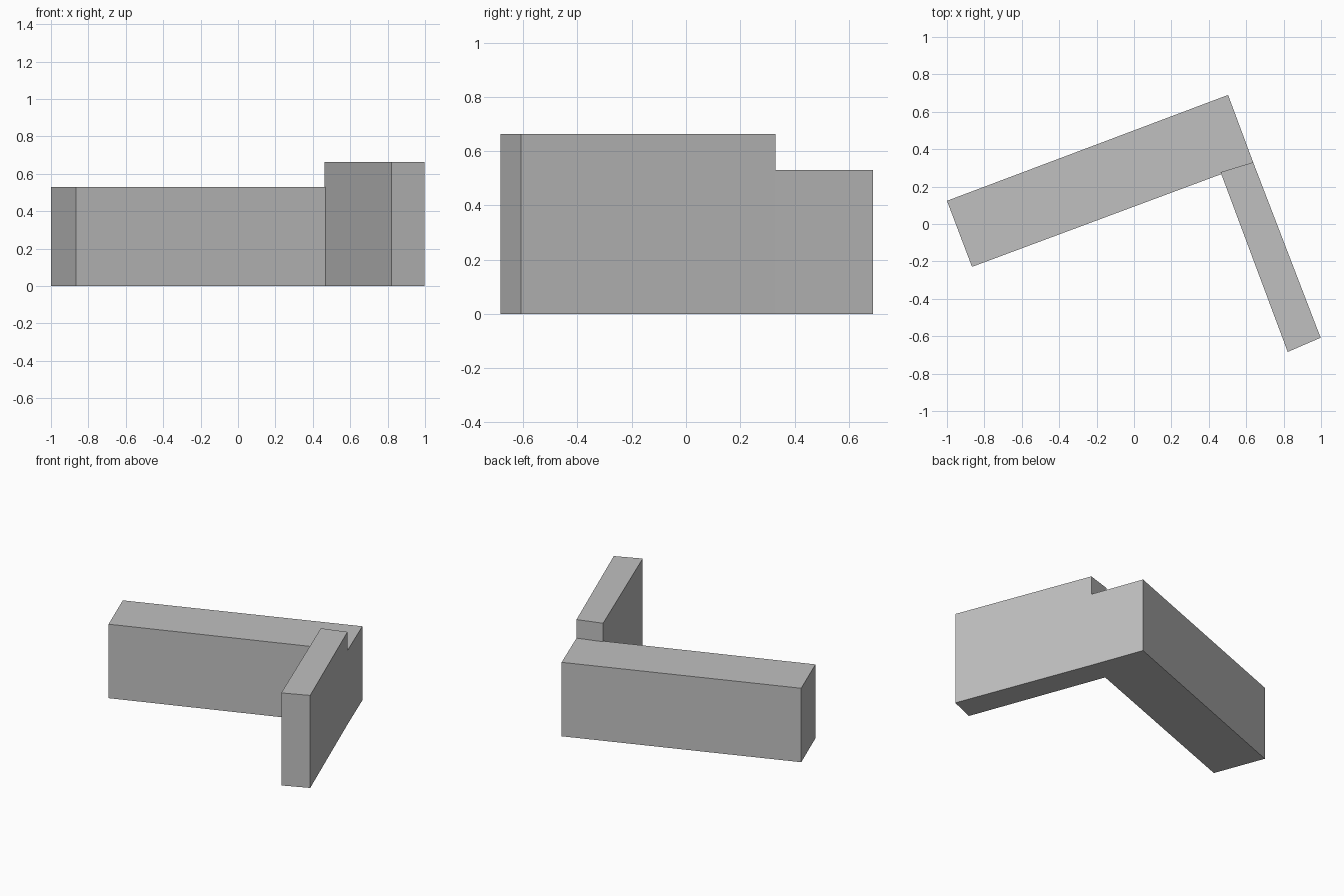
import bpy
import bmesh

cube = bpy.data.objects.get("Cube")
if cube:
    bpy.data.objects.remove(cube, do_unlink=True)

# Single plain grey for the whole massing
grey = bpy.data.materials.new("plain_grey")
grey.use_nodes = True
colour = (0.53, 0.53, 0.53, 1)
grey.diffuse_color = colour
grey.node_tree.nodes["Principled BSDF"].inputs["Base Color"].default_value = colour


def block(name, footprint, height):
    """Extrude a footprint straight up from the ground."""
    bm = bmesh.new()
    base = bm.faces.new([bm.verts.new((x, y, 0)) for x, y in footprint])
    top = bmesh.ops.extrude_face_region(bm, geom=[base], use_keep_orig=True)
    verts = [v for v in top["geom"] if isinstance(v, bmesh.types.BMVert)]
    bmesh.ops.translate(bm, vec=(0, 0, height), verts=verts)
    bmesh.ops.recalc_face_normals(bm, faces=bm.faces)
    mesh = bpy.data.meshes.new(name)
    bm.to_mesh(mesh)
    bm.free()
    mesh.materials.append(grey)
    obj = bpy.data.objects.new(name, mesh)
    bpy.context.collection.objects.link(obj)
    return obj


# Long lower block
block("long_block",
      [(-1, 0.124), (-0.866, -0.229), (0.637, 0.33), (0.503, 0.69)], 0.53)

# Narrow taller wing meeting its end
block("tall_wing",
      [(0.463, 0.277), (0.822, -0.684), (0.998, -0.608), (0.637, 0.33)], 0.663)
